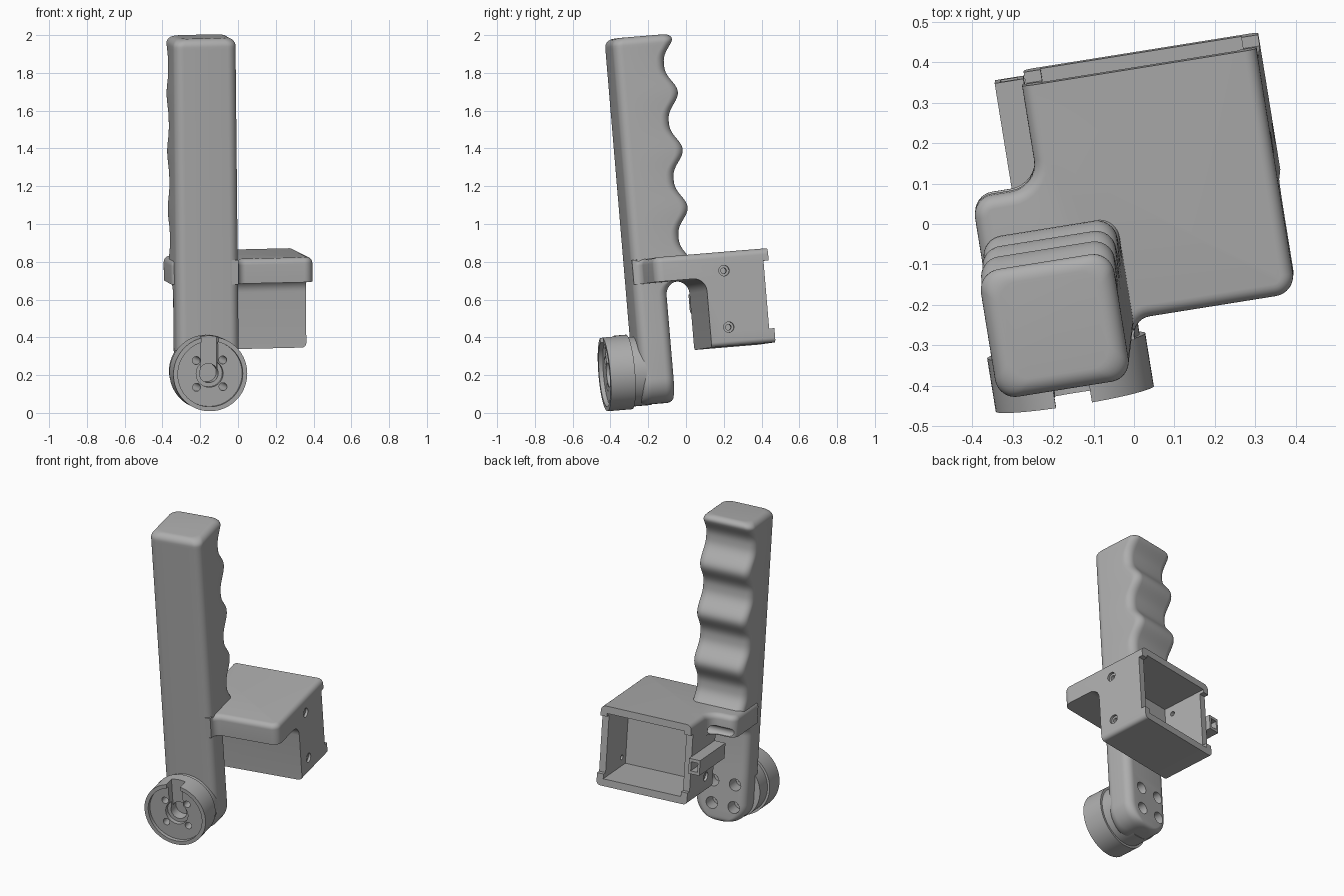
import bpy, bmesh, math
from mathutils import Matrix, Vector

if "Cube" in bpy.data.objects:
    bpy.data.objects.remove(bpy.data.objects["Cube"])

# One plain grey material
grey = bpy.data.materials.new("grey_plastic")
grey.use_nodes = True
GREY = (0.42, 0.42, 0.42, 1)
grey.diffuse_color = GREY
grey.node_tree.nodes["Principled BSDF"].inputs["Base Color"].default_value = GREY

# The whole device leans and turns slightly
ax_z = Vector((-0.010, -0.084, 0.996)).normalized()
ax_x = Vector((0.987, 0.158, 0.0232)).normalized()
ax_y = ax_z.cross(ax_x).normalized()
ax_x = ax_y.cross(ax_z)
LEAN = Matrix((ax_x, ax_y, ax_z)).transposed().to_4x4()


def finish(name, bm):
    bmesh.ops.recalc_face_normals(bm, faces=bm.faces)
    me = bpy.data.meshes.new(name)
    bm.to_mesh(me)
    bm.free()
    me.materials.append(grey)
    ob = bpy.data.objects.new(name, me)
    bpy.context.collection.objects.link(ob)
    return ob


def block(name, x0, x1, y0, y1, z0, z1):
    bm = bmesh.new()
    bmesh.ops.create_cube(bm, size=1)
    for v in bm.verts:
        v.co = ((x0 + x1) / 2 + v.co.x * (x1 - x0),
                (y0 + y1) / 2 + v.co.y * (y1 - y0),
                (z0 + z1) / 2 + v.co.z * (z1 - z0))
    return finish(name, bm)


def rod(name, start, end, r, seg=32):
    a, b = Vector(start), Vector(end)
    rot = (b - a).to_track_quat('Z', 'Y').to_matrix().to_4x4()
    bm = bmesh.new()
    bmesh.ops.create_cone(bm, cap_ends=True, segments=seg, radius1=r, radius2=r,
                          depth=(b - a).length,
                          matrix=Matrix.Translation((a + b) / 2) @ rot)
    return finish(name, bm)


def extrude(points, offset):
    bm = bmesh.new()
    face = bm.faces.new([bm.verts.new(p) for p in points])
    geom = bmesh.ops.extrude_face_region(bm, geom=[face])["geom"]
    bmesh.ops.translate(bm, vec=offset, verts=[g for g in geom if isinstance(g, bmesh.types.BMVert)])
    return bm


def rounded(corners, steps=8):
    """Outline from (x, y, radius) corners, with arcs at each corner."""
    out = []
    for i, (x, y, r) in enumerate(corners):
        p = Vector((x, y))
        if r == 0:
            out.append(p)
            continue
        a = (Vector(corners[i - 1][:2]) - p).normalized()
        b = (Vector(corners[(i + 1) % len(corners)][:2]) - p).normalized()
        half = a.angle(b) / 2
        c = p + (a + b).normalized() * (r / math.sin(half))
        s = p + a * (r / math.tan(half)) - c
        e = p + b * (r / math.tan(half)) - c
        sweep = s.angle_signed(e)
        for k in range(steps + 1):
            out.append(c + Matrix.Rotation(-sweep * k / steps, 2) @ s)
    return out


def cut(ob, cutters):
    for c in cutters:
        m = ob.modifiers.new("cut", 'BOOLEAN')
        m.operation, m.object, m.solver = 'DIFFERENCE', c, 'EXACT'
        bpy.context.view_layer.objects.active = ob
        bpy.ops.object.modifier_apply(modifier=m.name)


# Grip: rounded rectangles lofted upward, with a waved finger side
CX, HALF, FRONT, BOTTOM, TOP = -0.188, 0.167, -0.217, 0.063, 2.008


def grip_back(z):
    if z > 0.75:
        wave = (1 + math.cos(2 * math.pi * (z - 1.697) / 0.306)) / 2
        return 0.05 + 0.062 * wave ** 1.4
    if z > 0.63:
        return -0.04 + 0.07 - math.sqrt(max(0, 0.07 ** 2 - (min(z, 0.70) - 0.63) ** 2))
    return -0.04


def edge_round(t, r):
    return r - math.sqrt(r * r - (r - t) ** 2) if t < r else 0


levels = [BOTTOM + 0.13 * (1 - math.cos(math.pi / 2 * k / 12)) for k in range(13)]
levels += [0.4, 0.63] + [0.63 + 0.07 * math.sin(math.pi / 2 * k / 8) for k in range(1, 9)]
levels += [0.76 + (1.965 - 0.76) * k / 90 for k in range(91)]
levels += [TOP - 0.043 * (1 - math.sin(math.pi / 2 * k / 8)) for k in range(1, 9)]
bm = bmesh.new()
rings = []
for z in levels:
    up, down = max(0, TOP - z), max(0, z - BOTTOM)
    e = edge_round(up, 0.043)
    hx = HALF - e - edge_round(down, 0.13)
    ey = e + edge_round(down, 0.025)
    y0, y1 = FRONT + ey, grip_back(z) - ey
    r = min(0.05, hx * 0.9, (y1 - y0) * 0.45)
    outline = rounded([(CX - hx, y0, r), (CX + hx, y0, r), (CX + hx, y1, r), (CX - hx, y1, r)])
    rings.append([bm.verts.new((p.x, p.y, z)) for p in outline])
n = len(rings[0])
for lo, hi in zip(rings, rings[1:]):
    for i in range(n):
        j = (i + 1) % n
        bm.faces.new((lo[i], lo[j], hi[j], hi[i]))
bm.faces.new(rings[0])
bm.faces.new(rings[-1])
grip = finish("grip", bm)

# Shelf: rounded plate wrapping the grip and covering the housing
shelf_outline = rounded([
    (0.387, -0.167, 0.05), (0.387, 0.448, 0), (-0.20, 0.448, 0), (-0.20, 0.192, 0.07),
    (-0.367, 0.192, 0.05), (-0.367, -0.14, 0.04), (-0.10, -0.14, 0), (-0.10, -0.216, 0),
    (-0.025, -0.216, 0), (-0.025, -0.167, 0.045)])
bm = extrude([(p.x, p.y, 0.70) for p in shelf_outline], (0, 0, 0.13))
rim = [e for e in bm.edges if all(v.co.z > 0.82 for v in e.verts)
       and not all(v.co.y > 0.44 for v in e.verts)
       and not all(v.co.x < -0.02 and v.co.y < -0.135 for v in e.verts)]
bmesh.ops.bevel(bm, geom=rim, offset=0.032, segments=6, profile=0.5, affect='EDGES', clamp_overlap=False)
shelf = finish("shelf", bm)

# Housing: box below the shelf with a curved joint at its front
side = [(0.105, 0.33), (0.448, 0.33), (0.448, 0.70)]
side += [(0.035 + 0.07 * math.sin(a), 0.63 + 0.07 * math.cos(a))
         for a in [math.pi / 2 * k / 8 for k in range(9)]]
bm = extrude([(-0.20, y, z) for y, z in side], (0.587, 0, 0))
low = [e for e in bm.edges if all(v.co.z < 0.34 for v in e.verts)
       and abs(e.verts[0].co.x - e.verts[1].co.x) < 0.01]
bmesh.ops.bevel(bm, geom=low, offset=0.025, segments=5, profile=0.5, affect='EDGES')
housing = finish("housing", bm)

# Small square tube on the housing side
tube = block("side_tube", -0.27, -0.198, 0.11, 0.45, 0.53, 0.625)

# Round mount at the foot
DX, DZ = -0.208, 0.243
mount = rod("round_mount", (DX, -0.385, DZ), (DX, -0.252, DZ), 0.198, 72)
neck = rod("mount_neck", (DX, -0.255, DZ), (DX, -0.15, DZ), 0.184, 72)

# Housing openings
box_cutters = [
    block("cavity", -0.158, 0.345, 0.15, 0.6, 0.375, 0.785),
    block("lid_seat", -0.3, 0.5, 0.42, 0.6, 0.405, 0.765)]
for z in (0.73, 0.43):
    box_cutters.append(rod("screw_hole", (-0.4, 0.205, z), (0.6, 0.205, z), 0.015, 24))
    for x0, x1 in ((-0.4, -0.185), (0.372, 0.6)):
        box_cutters.append(rod("screw_seat", (x0, 0.205, z), (x1, 0.205, z), 0.028, 24))
cut(housing, box_cutters)
cut(shelf, box_cutters)
tube_cutters = [block("tube_bore", -0.256, -0.213, 0.125, 0.6, 0.549, 0.606)]
cut(tube, tube_cutters)

# Mount face recess, cable slot, hub and screws
mount_cutters = [
    rod("face_recess", (DX, -0.5, DZ), (DX, -0.362, DZ), 0.174, 72),
    block("cable_slot", DX - 0.045, DX + 0.045, -0.5, -0.315, DZ, 0.6),
    rod("hub_recess", (DX, -0.5, DZ), (DX, -0.335, DZ), 0.072, 40),
    rod("hub_bore", (DX, -0.5, DZ), (DX, -0.27, DZ), 0.05, 40)]
bolt_cutters, seat_cutters = [], []
for sx in (-0.071, 0.071):
    for sz in (-0.071, 0.071):
        x, z = DX + sx, DZ + sz
        bolt_cutters.append(rod("bolt_hole", (x, -0.5, z), (x, 0.05, z), 0.021, 24))
        seat_cutters.append(rod("bolt_seat", (x, -0.13, z), (x, 0.05, z), 0.037, 28))
cut(mount, mount_cutters + bolt_cutters)
cut(neck, bolt_cutters)
cut(grip, bolt_cutters + seat_cutters)

for c in box_cutters + tube_cutters + mount_cutters + bolt_cutters + seat_cutters:
    bpy.data.objects.remove(c)

# Smooth shading and final pose
parts = [grip, shelf, housing, tube, mount, neck]
bpy.ops.object.select_all(action='DESELECT')
for ob in parts:
    ob.matrix_world = LEAN
    ob.select_set(True)
bpy.context.view_layer.objects.active = grip
bpy.ops.object.shade_smooth_by_angle(angle=math.radians(32))
